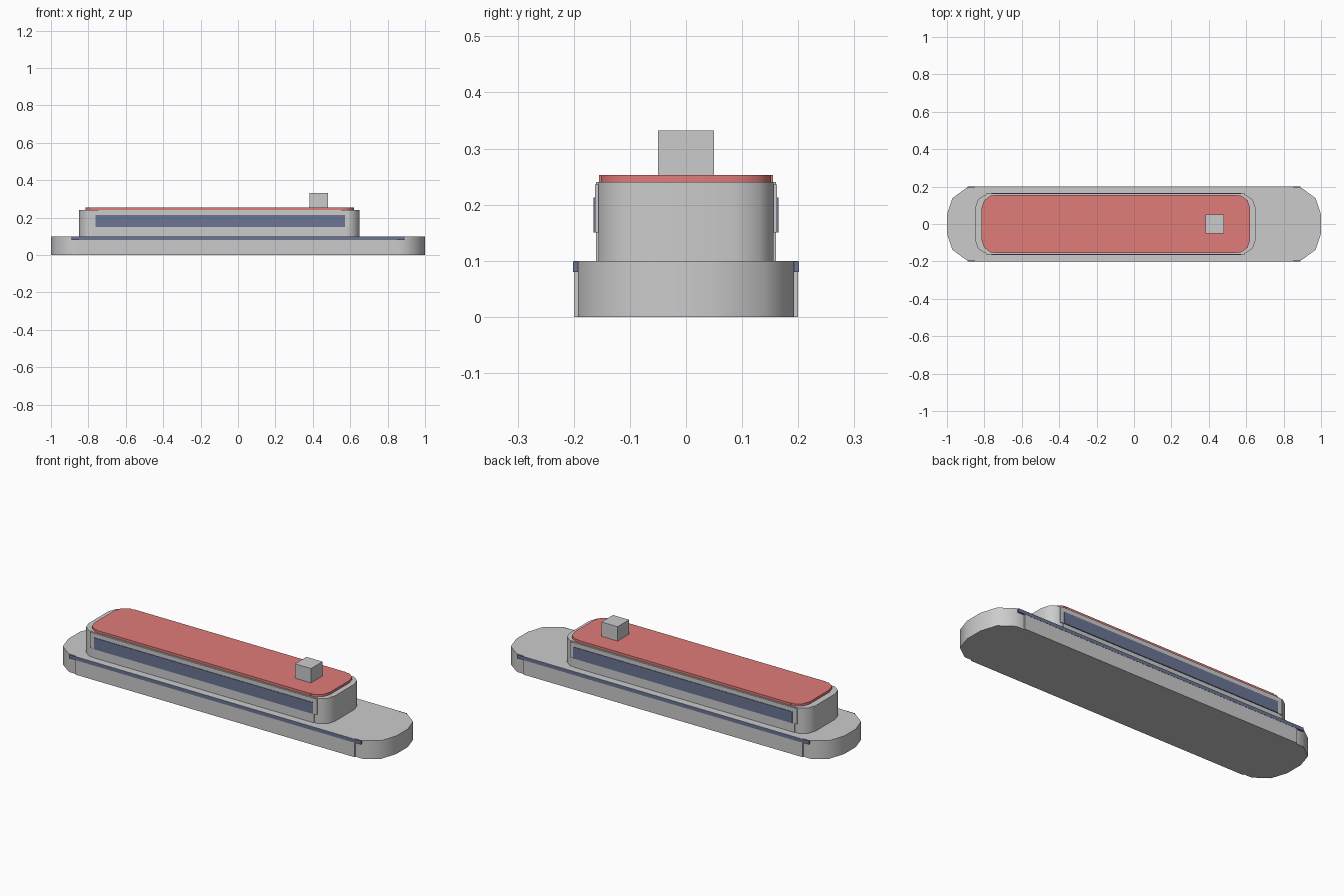
import bpy, bmesh, math

if "Cube" in bpy.data.objects:
    bpy.data.objects.remove(bpy.data.objects["Cube"])


def material(name, rgb):
    m = bpy.data.materials.new(name)
    m.diffuse_color = (*rgb, 1)
    m.use_nodes = True
    m.node_tree.nodes["Principled BSDF"].inputs["Base Color"].default_value = m.diffuse_color
    return m


RED = material("roof_red", (0.75, 0.2, 0.19))
BLUE = material("trim_blue", (0.15, 0.18, 0.3))


def finish(bm, name, mat):
    bmesh.ops.recalc_face_normals(bm, faces=bm.faces)
    me = bpy.data.meshes.new(name)
    bm.to_mesh(me)
    bm.free()
    ob = bpy.data.objects.new(name, me)
    bpy.context.collection.objects.link(ob)
    if mat:
        me.materials.append(mat)
    bpy.ops.object.select_all(action='DESELECT')
    ob.select_set(True)
    bpy.context.view_layer.objects.active = ob
    bpy.ops.object.shade_smooth_by_angle(angle=math.radians(40))
    return ob


def deck(name, cx, hx, hy, r, z0, z1, mat=None):
    """Slab with ten-sided corner posts; the straight sides stand slightly proud."""
    ix, iy = hx - r, hy - r
    corner = [(ix + r * math.cos(math.radians(a)), iy + r * math.sin(math.radians(a)))
              for a in (0, 36, 72)]
    quarter = corner + [(ix, corner[-1][1]), (ix, hy)]
    ring = quarter + [(-x, y) for x, y in reversed(quarter)]
    ring += [(-x, -y) for x, y in ring]
    bm = bmesh.new()
    face = bm.faces.new([bm.verts.new((cx + x, y, z0)) for x, y in ring])
    ext = bmesh.ops.extrude_face_region(bm, geom=[face], use_keep_orig=True)
    top = [v for v in ext["geom"] if isinstance(v, bmesh.types.BMVert)]
    bmesh.ops.translate(bm, verts=top, vec=(0, 0, z1 - z0))
    return finish(bm, name, mat)


def box(name, x, y, z, mat=None):
    bm = bmesh.new()
    bmesh.ops.create_cube(bm, size=1)
    for v in bm.verts:
        v.co = [(lo + hi) / 2 + c * (hi - lo) for c, (lo, hi) in zip(v.co, (x, y, z))]
    return finish(bm, name, mat)


# Stacked decks
deck("hull", 0, 1.0, 0.2, 0.15, 0, 0.1)
deck("cabin", -0.1, 0.75, 0.16, 0.075, 0.1, 0.24)
deck("roof", -0.097, 0.718, 0.155, 0.07, 0.24, 0.253, RED)

# Side trim, window frames and window bands on both sides
for label, s in (("front", -1), ("back", 1)):
    def span(a, b):
        return tuple(sorted((s * a, s * b)))
    box(label + "_hull_stripe", (-0.89, 0.89), span(0.19, 0.201), (0.08, 0.099), BLUE)
    box(label + "_window_frame", (-0.79, 0.594), span(0.152, 0.162), (0.15, 0.236))
    box(label + "_window_band", (-0.762, 0.572), span(0.155, 0.165), (0.15, 0.213), BLUE)

# Funnel
box("funnel", (0.382, 0.48), (-0.05, 0.05), (0.245, 0.332))
